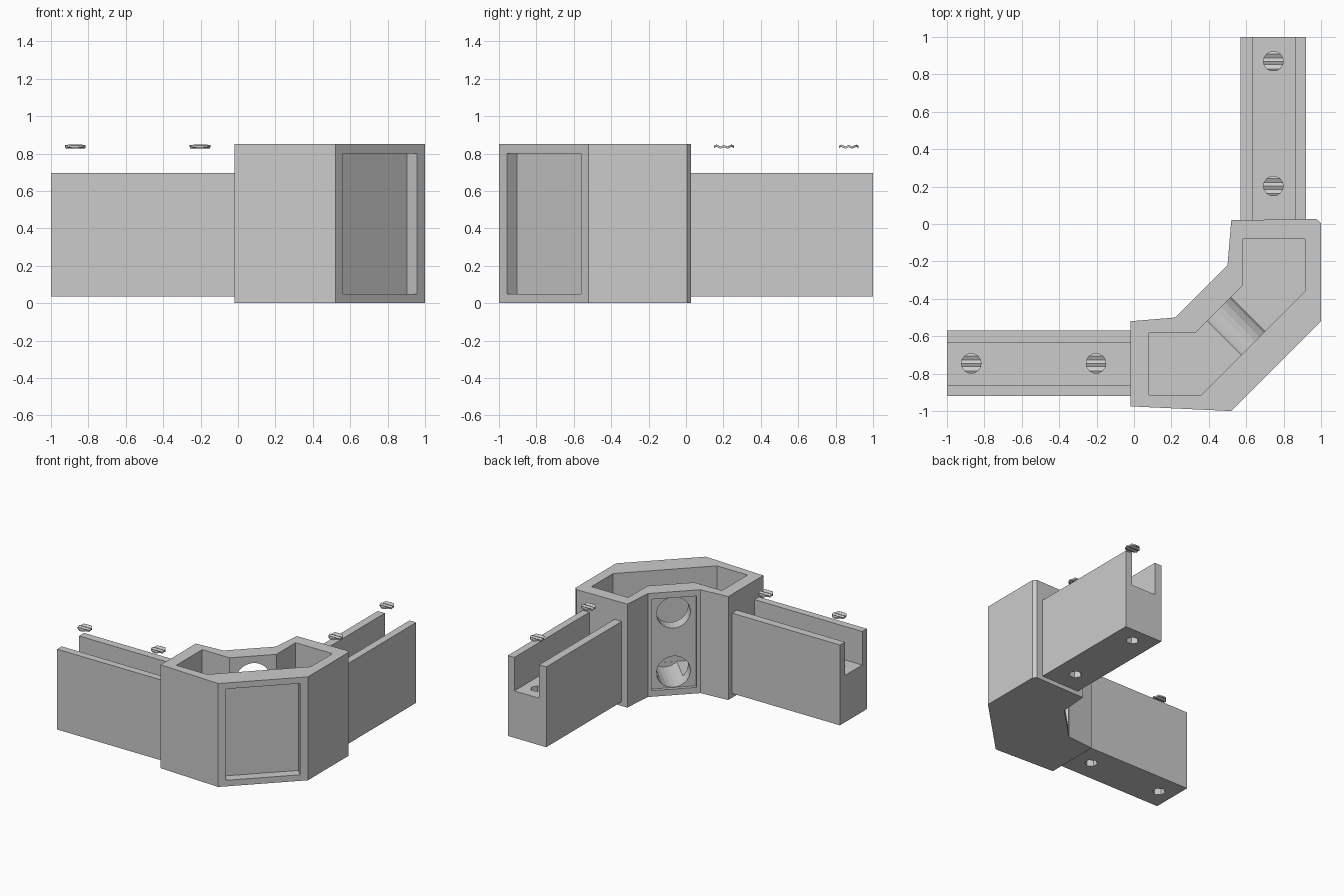
import bpy, bmesh, math
from mathutils import Matrix, Vector

if "Cube" in bpy.data.objects:
    bpy.data.objects.remove(bpy.data.objects["Cube"])

R2 = math.sqrt(2)
# Frame of the diagonal corner: local x along the face, y up, z outwards
DIAG = Matrix(((1/R2, 0, 1/R2), (1/R2, 0, -1/R2), (0, 1, 0))).to_4x4()


def new_object(name, bm):
    bmesh.ops.recalc_face_normals(bm, faces=bm.faces)
    mesh = bpy.data.meshes.new(name)
    bm.to_mesh(mesh)
    bm.free()
    ob = bpy.data.objects.new(name, mesh)
    bpy.context.collection.objects.link(ob)
    return ob


def prism(name, outline, low, high, frame=Matrix()):
    bm = bmesh.new()
    face = bm.faces.new([bm.verts.new((x, y, low)) for x, y in outline])
    ext = bmesh.ops.extrude_face_region(bm, geom=[face])
    verts = [v for v in ext["geom"] if isinstance(v, bmesh.types.BMVert)]
    bmesh.ops.translate(bm, verts=verts, vec=(0, 0, high - low))
    bm.transform(frame)
    return new_object(name, bm)


def rect(x0, x1, y0, y1):
    return [(x0, y0), (x1, y0), (x1, y1), (x0, y1)]


def circle(cx, cy, r, n):
    return [(cx + r * math.cos(2 * math.pi * (i + .5) / n),
             cy + r * math.sin(2 * math.pi * (i + .5) / n)) for i in range(n)]


def cut(ob, cutter):
    mod = ob.modifiers.new("cut", 'BOOLEAN')
    mod.operation, mod.solver, mod.object = 'DIFFERENCE', 'EXACT', cutter
    bpy.context.view_layer.objects.active = ob
    bpy.ops.object.modifier_apply(modifier=mod.name)
    bpy.data.objects.remove(cutter, do_unlink=True)


# Corner bracket: open-topped angled box
hub = prism("corner_bracket",
            [(-.02, -.52), (.22, -.5), (.5, -.22), (.52, .02), (.975, .027),
             (1, .005), (1, -.52), (.52, -1), (-.02, -.975)], 0, .85)
cut(hub, prism("cavity", [(.08, -.58), (.33, -.58), (.58, -.33), (.58, -.08),
                          (.915, -.08), (.915, -.36), (.36, -.915), (.08, -.915)], .09, 1))

# Recessed panels on the outer and inner diagonal faces
cut(hub, prism("outer_recess", rect(-.28, .28, .05, .8), .997, 1.2, DIAG))
cut(hub, prism("inner_recess", rect(-.17, .17, .05, .8), .3, .537, DIAG))

# Bolt holes through the outer wall, wide access holes through the inner wall
for z in (.18, .665):
    cut(hub, prism("bolt_hole", circle(0, z, .069, 6), .85, 1.2, DIAG))
    cut(hub, prism("access_hole", circle(0, z, .128, 24), .3, .9, DIAG))

# Grooved arms: U profile run along x, mirrored over the corner diagonal
PROFILE = [(-.92, .035), (-.57, .035), (-.57, .695), (-.635, .695),
           (-.635, .42), (-.86, .42), (-.86, .695), (-.92, .695)]
ALONG_X = Matrix(((0, 0, 1, 0), (1, 0, 0, 0), (0, 1, 0, 0), (0, 0, 0, 1)))
FLIP = Matrix(((0, -1, 0, 0), (-1, 0, 0, 0), (0, 0, 1, 0), (0, 0, 0, 1)))


def screw_cap(name, cx, cy):
    # small corrugated disc floating above the arm
    ys = [-.053, -.04, -.018, 0, .018, .04, .053]
    zs = [.836, .842, .832, .84, .832, .842, .836]
    bm = bmesh.new()
    rows = []
    for y, z in zip(ys, zs):
        w = math.sqrt(max(.055 ** 2 - y * y, 0))
        rows.append([bm.verts.new((cx + sx * w, cy + y, z + dz))
                     for sx, dz in ((-1, -.006), (1, -.006), (1, .006), (-1, .006))])
    for a, b in zip(rows, rows[1:]):
        for i in range(4):
            j = (i + 1) % 4
            bm.faces.new((a[i], a[j], b[j], b[i]))
    bm.faces.new(rows[0])
    bm.faces.new(rows[-1])
    return new_object(name, bm)


for side, frame in (("left", Matrix()), ("back", FLIP)):
    arm = prism(side + "_arm", PROFILE, -1, -.01, frame @ ALONG_X)
    for i, x in enumerate((-.87, -.203)):
        cut(arm, prism("arm_hole", circle(x, -.745, .05, 6), -.1, .6, frame))
        p = frame @ Vector((x, -.745, 0))
        screw_cap(f"{side}_screw_cap_{i + 1}", p.x, p.y)
